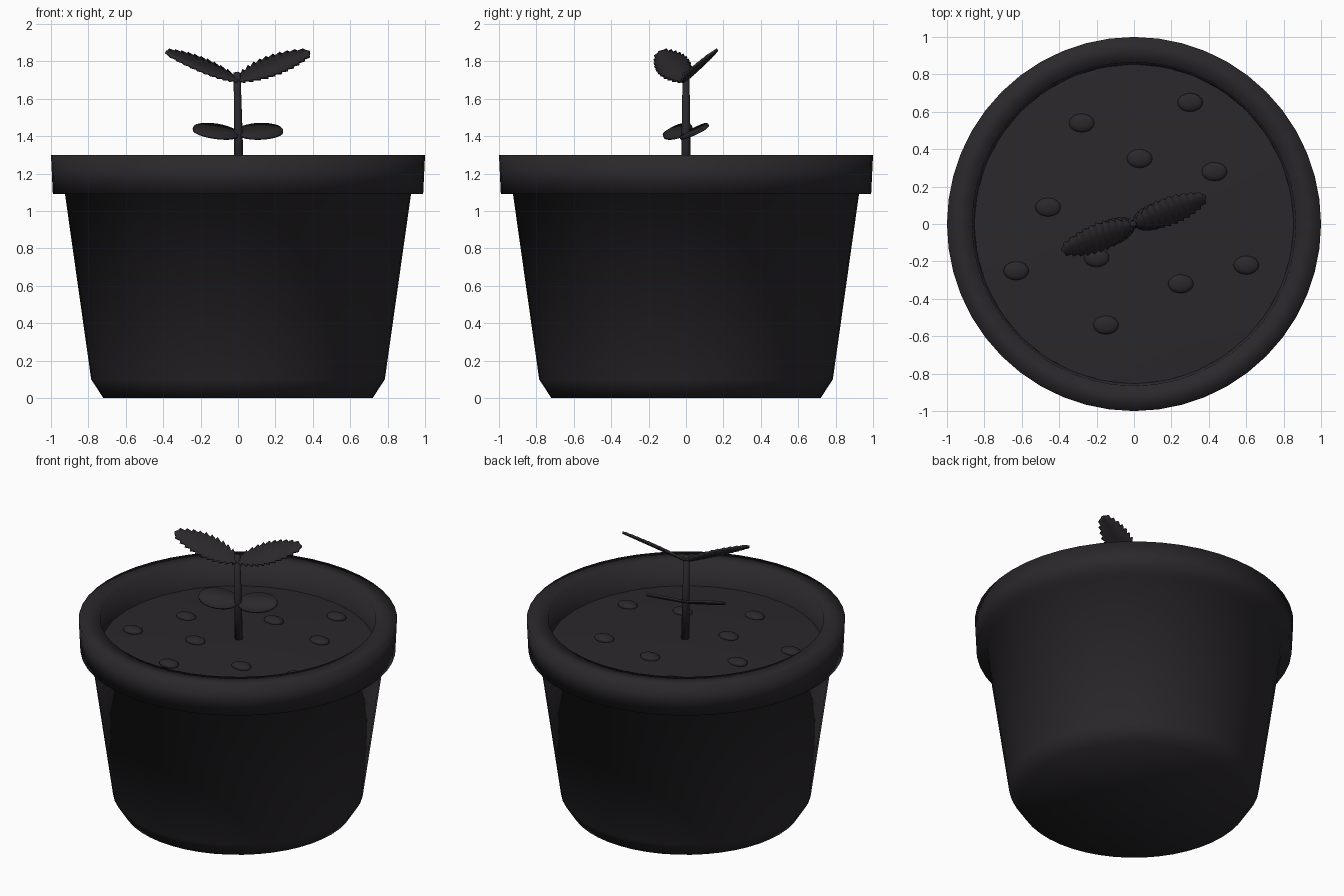
import bpy, bmesh
from math import sin, cos, pi, radians
from mathutils import Vector, Matrix

if "Cube" in bpy.data.objects:
    bpy.data.objects.remove(bpy.data.objects["Cube"])

dark = bpy.data.materials.new("dark")
dark.diffuse_color = (0.024, 0.021, 0.025, 1)
dark.use_nodes = True
dark.node_tree.nodes["Principled BSDF"].inputs["Base Color"].default_value = dark.diffuse_color


def finish(name, bm, smooth=True):
    bmesh.ops.recalc_face_normals(bm, faces=bm.faces)
    me = bpy.data.meshes.new(name)
    bm.to_mesh(me)
    bm.free()
    me.materials.append(dark)
    for p in me.polygons:
        p.use_smooth = smooth
    ob = bpy.data.objects.new(name, me)
    bpy.context.collection.objects.link(ob)
    return ob


def lathe(name, profile, segs):
    bm = bmesh.new()
    vs = [bm.verts.new((r, 0, z)) for r, z in profile]
    es = [bm.edges.new(p) for p in zip(vs, vs[1:])]
    bmesh.ops.spin(bm, geom=vs + es, axis=(0, 0, 1), cent=(0, 0, 0),
                   steps=segs, angle=2 * pi, use_duplicate=False)
    bmesh.ops.remove_doubles(bm, verts=bm.verts, dist=1e-4)
    return finish(name, bm)


def leaf(name, base, az, pitch, roll, outline, fold):
    """outline: (along, half width) stations; the +y side is rolled upward."""
    az, pitch, roll = radians(az), radians(pitch), radians(roll)
    d = Vector((cos(az) * cos(pitch), sin(az) * cos(pitch), sin(pitch)))
    side = Vector((-sin(az), cos(az), 0)) * (1 if cos(az) > 0 else -1)
    up = Vector((-cos(az) * sin(pitch), -sin(az) * sin(pitch), cos(pitch)))
    l = side * cos(roll) + up * sin(roll)
    n = up * cos(roll) - side * sin(roll)
    bm = bmesh.new()
    rows = []
    for a, w in outline:
        rows.append([bm.verts.new(Vector(base) + d * a + l * w * s + n * w * abs(s) * fold)
                     for s in (-1, 0, 1)])
    for r0, r1 in zip(rows, rows[1:]):
        for i in (0, 1):
            bm.faces.new((r0[i], r0[i + 1], r1[i + 1], r1[i]))
    ob = finish(name, bm)
    mod = ob.modifiers.new("thickness", 'SOLIDIFY')
    mod.thickness = 0.014
    mod.offset = 0
    return ob


# Pot with overhanging rim
lathe("pot", [(0, 0), (0.72, 0), (0.785, 0.1), (0.925, 1.09), (0.99, 1.09),
              (1.0, 1.3), (0.865, 1.3), (0.85, 1.08)], 48)

# Slightly domed soil
lathe("soil", [(0, 1.165), (0.45, 1.155), (0.855, 1.13)], 32)

# Pebbles in the soil
pebbles = [(-.28, .54), (.30, .65), (.03, .35), (.43, .28), (-.46, .09),
           (-.63, -.25), (-.20, -.18), (.25, -.32), (.60, -.22), (-.15, -.54)]
for i, (x, y) in enumerate(pebbles):
    z = 1.167 - 0.04 * (x * x + y * y)
    bm = bmesh.new()
    bmesh.ops.create_uvsphere(bm, u_segments=16, v_segments=10, radius=1,
                              matrix=Matrix.Translation((x, y, z)) @ Matrix.Diagonal((.068, .05, .024, 1)))
    finish(f"pebble_{i + 1}", bm)

# Stem, leaning very slightly
stem = lathe("stem", [(0, 1.14), (0.026, 1.14), (0.023, 1.45), (0.018, 1.74), (0, 1.745)], 12)
for v in stem.data.vertices:
    v.co.x += 0.006 - 0.018 * (v.co.z - 1.14)

# Lower smooth seed leaves
oval = [(0.255 * (1 - cos(pi * i / 14)) / 2, 0.004 + 0.072 * sin(pi * i / 14)) for i in range(15)]
# Upper serrated leaves: two stations per tooth
saw = [(0.0, 0.012)]
TEETH = 11
for i in range(TEETH):
    t0, t1 = (i + 0.55) / TEETH, (i + 0.7) / TEETH
    w = 0.016 + 0.062 * sin(pi * t0 ** 0.95) ** 0.8
    saw += [(0.435 * t0, w + 0.012), (0.435 * t1, w - 0.006)]
saw.append((0.438, 0.003))

for side, az in (("right", 21), ("left", 200)):
    leaf(f"seed_leaf_{side}", (0, 0, 1.412), az, 5, 30, oval, 0.05)
    leaf(f"serrated_leaf_{side}", (0, 0, 1.70), az, 20, 31, saw, 0.08)
